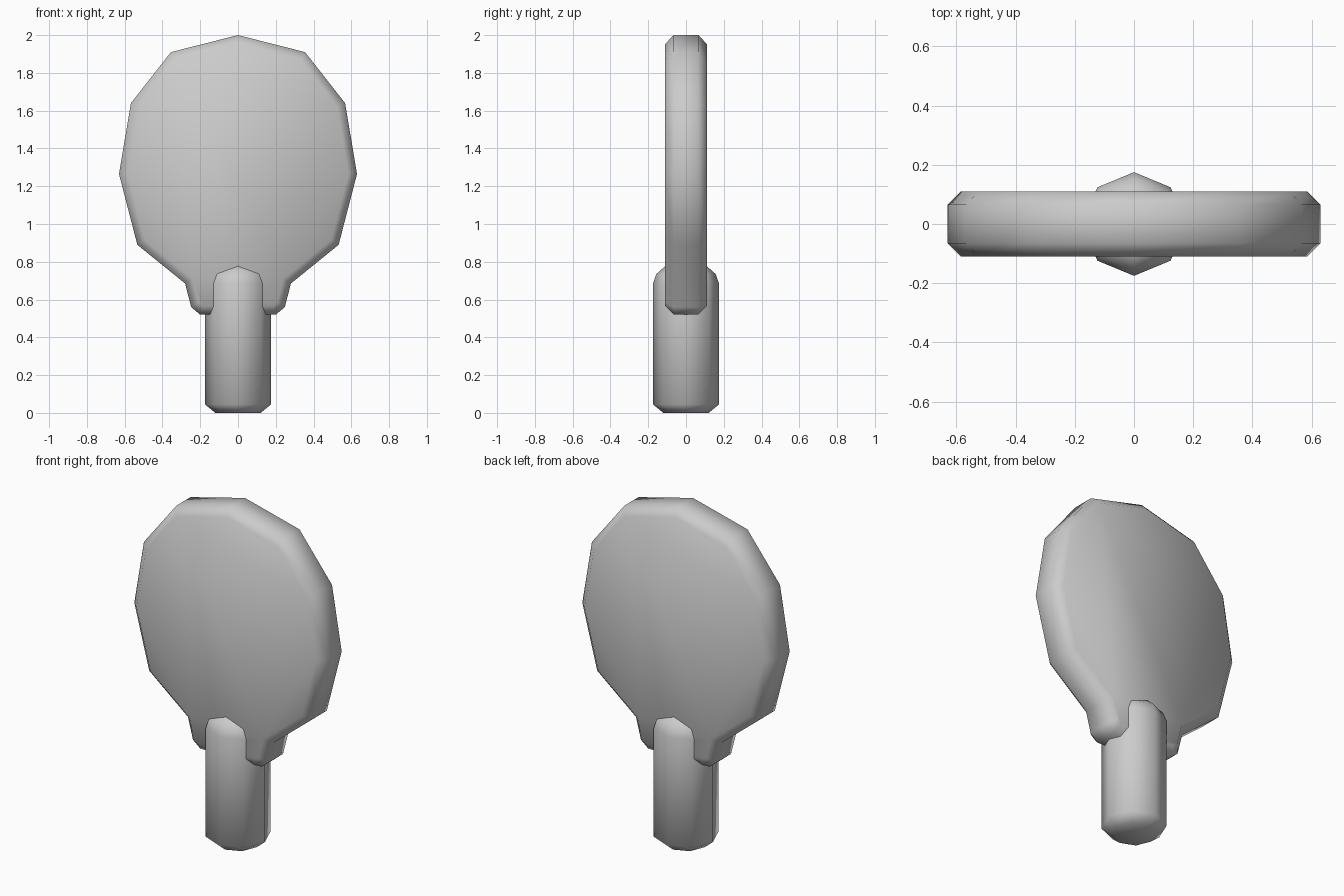
import bpy, bmesh
from math import pi, sin, cos

if "Cube" in bpy.data.objects:
    bpy.data.objects.remove(bpy.data.objects["Cube"])


def finish(name, bm):
    bmesh.ops.recalc_face_normals(bm, faces=bm.faces)
    mesh = bpy.data.meshes.new(name)
    bm.to_mesh(mesh)
    bm.free()
    obj = bpy.data.objects.new(name, mesh)
    bpy.context.collection.objects.link(obj)
    bpy.ops.object.select_all(action='DESELECT')
    obj.select_set(True)
    bpy.context.view_layer.objects.active = obj
    bpy.ops.object.shade_smooth_by_angle(angle=1.2)
    return obj


# blade: mirrored half outline, extruded through its thickness, chamfered rims
half = [(0.355, 1.91), (0.567, 1.64), (0.63, 1.265), (0.533, 0.89),
        (0.28, 0.685), (0.248, 0.56), (0.20, 0.52)]
outline = [(0, 2.0)] + half + [(-x, z) for x, z in reversed(half)]
T = 0.11
bm = bmesh.new()
front = bm.faces.new([bm.verts.new((x, -T, z)) for x, z in outline])
ext = bmesh.ops.extrude_face_region(bm, geom=[front], use_keep_orig=True)
for v in ext["geom"]:
    if isinstance(v, bmesh.types.BMVert):
        v.co.y = T
bmesh.ops.recalc_face_normals(bm, faces=bm.faces)
rims = [e for e in bm.edges if abs(e.verts[0].co.y - e.verts[1].co.y) < 1e-5]
bmesh.ops.bevel(bm, geom=rims, offset=0.045, offset_type='OFFSET',
                segments=1, profile=0.5, affect='EDGES')
finish("blade", bm)

# handle: eight-sided grip with chamfered bottom and rounded top
profile = [(0.12, 0), (0.175, 0.045), (0.175, 0.685), (0.157, 0.735), (0.11, 0.777)]
N = 8
bm = bmesh.new()
rings = [[bm.verts.new((r * cos(2 * pi * i / N), r * sin(2 * pi * i / N), z))
          for i in range(N)] for r, z in profile]
for a, b in zip(rings, rings[1:]):
    for i in range(N):
        j = (i + 1) % N
        bm.faces.new((a[i], a[j], b[j], b[i]))
bm.faces.new(rings[0][::-1])
bm.faces.new(rings[-1])
finish("handle", bm)
